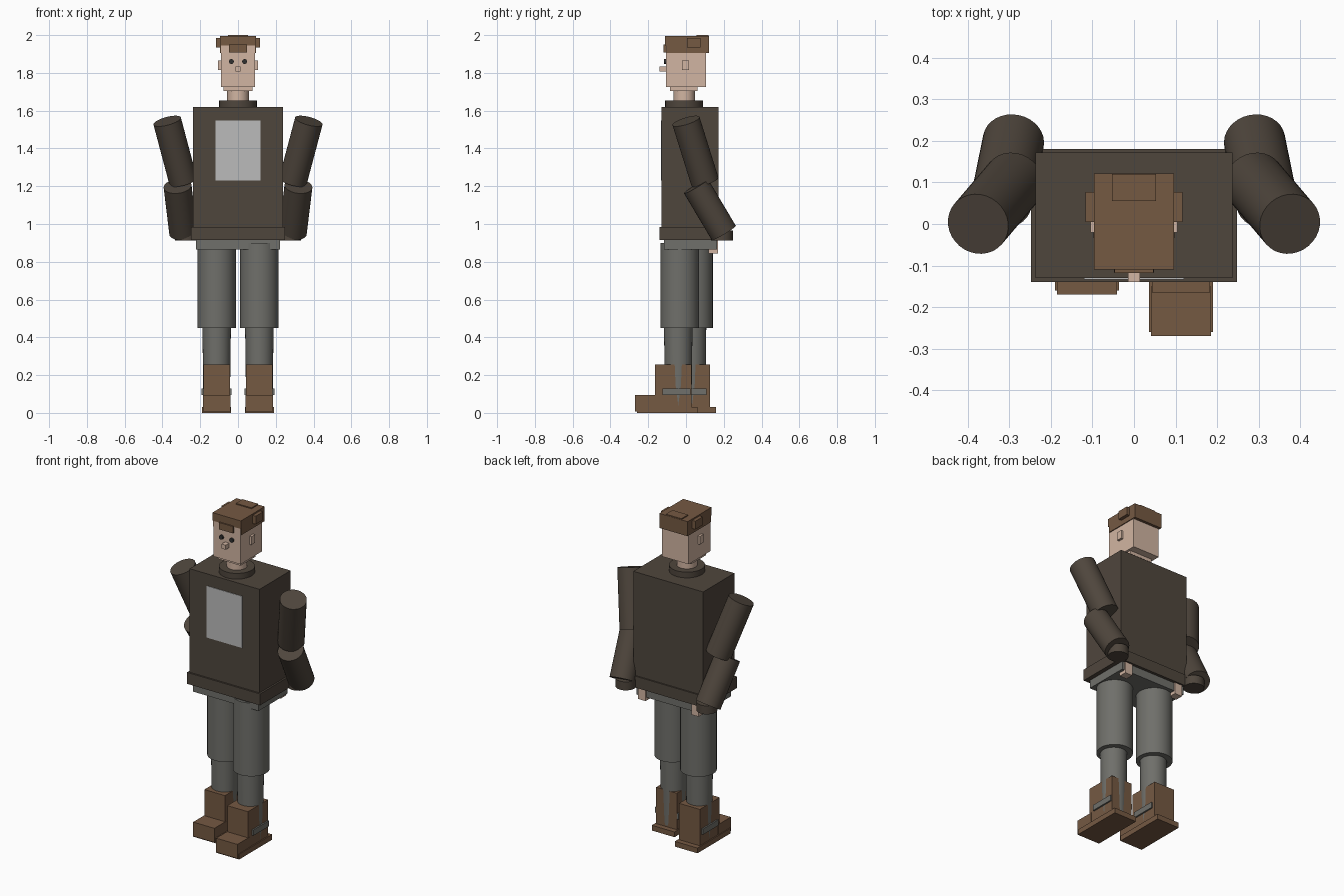
import bpy
from mathutils import Vector

if "Cube" in bpy.data.objects:
    bpy.data.objects.remove(bpy.data.objects["Cube"], do_unlink=True)


def material(name, r, g, b):
    m = bpy.data.materials.new(name)
    m.use_nodes = True
    m.diffuse_color = (r, g, b, 1)
    bsdf = next(n for n in m.node_tree.nodes if n.type == 'BSDF_PRINCIPLED')
    bsdf.inputs["Base Color"].default_value = (r, g, b, 1)
    bsdf.inputs["Roughness"].default_value = 0.8
    return m


JACKET = material("dark brown cloth", 0.078, 0.061, 0.046)
LEATHER = material("brown leather", 0.178, 0.1, 0.055)
SKIN = material("skin", 0.64, 0.46, 0.36)
TROUSER = material("grey trousers", 0.16, 0.16, 0.145)
PANEL = material("light grey", 0.5, 0.5, 0.5)
EYE = material("dark grey", 0.03, 0.03, 0.03)


def box(name, mat, x, y, z):
    """Box from (min, max) pairs on each axis."""
    bpy.ops.mesh.primitive_cube_add(size=1, location=[sum(p) / 2 for p in (x, y, z)])
    o = bpy.context.object
    o.scale = [p[1] - p[0] for p in (x, y, z)]
    bpy.ops.object.transform_apply(location=False, rotation=False, scale=True)
    o.name = name
    o.data.materials.append(mat)
    return o


def tube(name, mat, start, end, r, r_end=None):
    """Capped round bar between two points."""
    a, b = Vector(start), Vector(end)
    bpy.ops.mesh.primitive_cone_add(vertices=32, radius1=r, radius2=r_end or r,
                                    depth=(b - a).length, location=(a + b) / 2)
    o = bpy.context.object
    o.rotation_euler = (b - a).to_track_quat('Z', 'Y').to_euler()
    o.name = name
    o.data.materials.append(mat)
    bpy.ops.object.shade_smooth_by_angle()
    return o


def span(centre, half):
    return (centre - half, centre + half)


# Torso and hips
box("jacket", JACKET, span(0, 0.237), (-0.13, 0.172), (0.95, 1.62))
box("jacket_hem", JACKET, span(0, 0.248), (-0.14, 0.18), (0.915, 0.985))
box("chest_panel", PANEL, span(0, 0.12), (-0.133, -0.128), (1.23, 1.547))
box("hips", TROUSER, span(0, 0.222), (-0.117, 0.163), (0.865, 0.93))

# Neck and head
tube("collar", JACKET, (0, -0.01, 1.6), (0, -0.01, 1.655), 0.1)
tube("neck", SKIN, (0, -0.01, 1.63), (0, -0.01, 1.73), 0.057)
box("jaw", SKIN, span(0, 0.077), (-0.085, 0.06), (1.705, 1.74))
box("head", SKIN, span(0, 0.091), (-0.106, 0.105), (1.725, 1.96))
box("nose", SKIN, span(0, 0.014), (-0.14, -0.1), (1.807, 1.835))

# Cap
box("cap_top", LEATHER, span(0, 0.096), (-0.11, 0.122), (1.945, 1.994))
box("cap_band", LEATHER, span(0, 0.096), (-0.103, 0.122), (1.905, 1.95))
box("cap_patch", LEATHER, span(0, 0.053), (0.055, 0.12), (1.98, 2.0))
box("cap_front_flap", LEATHER, span(0, 0.047), (-0.118, -0.1), (1.908, 1.95))

for side, s in (("left", 1), ("right", -1)):
    # Face and cap sides
    tube(side + "_eye", EYE, (s * 0.035, -0.1, 1.86), (s * 0.035, -0.117, 1.86), 0.013)
    box(side + "_ear", SKIN, span(s * 0.094, 0.011), (-0.02, 0.015), (1.815, 1.865))
    box(side + "_cap_flap", LEATHER, span(s * 0.1, 0.017), (0.005, 0.077), (1.935, 1.985))

    # Arm
    elbow_low = (s * 0.29, 0.1, 1.225)
    tube(side + "_upper_arm", JACKET, (s * 0.375, 0, 1.545), elbow_low, 0.075)
    tube(side + "_forearm", JACKET, (s * 0.32, 0.053, 1.2), (s * 0.29, 0.2, 0.953), 0.074)
    tube(side + "_cuff", JACKET, (s * 0.275, 0.19, 0.913), (s * 0.275, 0.19, 0.965), 0.058)
    box(side + "_hand", SKIN, span(s * 0.18, 0.025), (0.12, 0.17), (0.845, 0.95))

    # Leg, with the left one a step ahead
    x = s * 0.113
    y = 0 if s > 0 else 0.073
    tube(side + "_thigh", TROUSER, (x, y - 0.033, 0.45), (x, y - 0.033, 0.9), 0.102)
    tube(side + "_shin", TROUSER, (x, y - 0.041, 0.04), (x, y - 0.041, 0.5), 0.07, 0.076)

    # Boot
    y = 0 if s > 0 else 0.1
    box(side + "_boot_shaft", LEATHER, span(x, 0.07), (y - 0.165, y + 0.028), (0.01, 0.255))
    box(side + "_boot_toe", LEATHER, span(x, 0.072), (y - 0.27, y - 0.15), (0.008, 0.095))
    box(side + "_boot_sole", LEATHER, span(x, 0.077), (y - 0.26, y + 0.06), (0, 0.032))
    y = 0 if s > 0 else 0.085
    box(side + "_ankle_strap", TROUSER, span(x, 0.079), (y - 0.125, y + 0.024), (0.095, 0.13))
